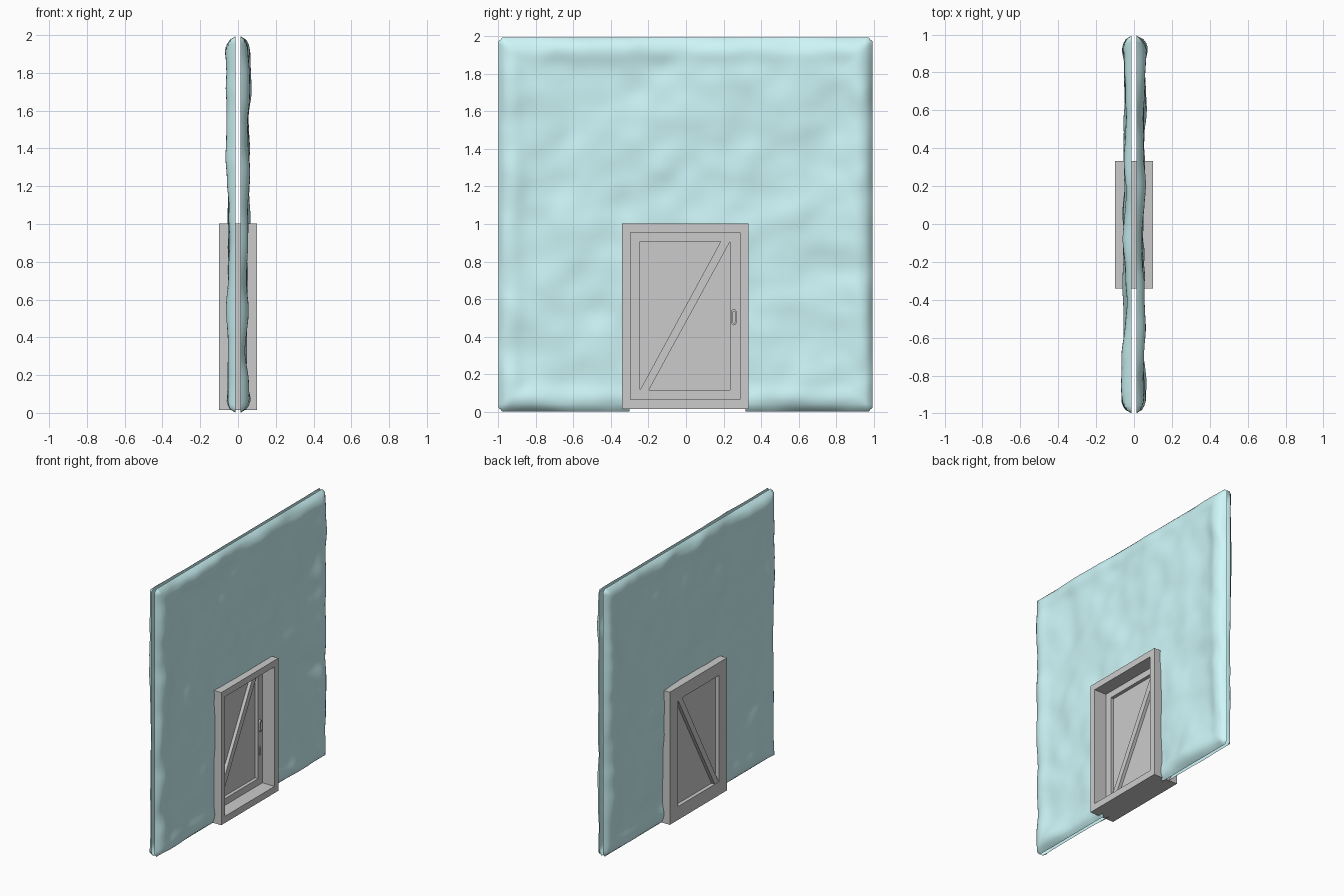
import bpy, bmesh, math
from mathutils import Vector, noise

if "Cube" in bpy.data.objects:
    bpy.data.objects.remove(bpy.data.objects["Cube"])


def finish(name, bm, smooth=False):
    bmesh.ops.recalc_face_normals(bm, faces=bm.faces)
    me = bpy.data.meshes.new(name)
    bm.to_mesh(me)
    bm.free()
    for p in me.polygons:
        p.use_smooth = smooth
    ob = bpy.data.objects.new(name, me)
    bpy.context.collection.objects.link(ob)
    return ob


def prism(name, pts, x0, x1):
    """Extrude a (y, z) outline along x."""
    bm = bmesh.new()
    a = [bm.verts.new((x0, y, z)) for y, z in pts]
    b = [bm.verts.new((x1, y, z)) for y, z in pts]
    bm.faces.new(a)
    bm.faces.new(b)
    n = len(pts)
    for i in range(n):
        bm.faces.new((a[i], a[(i + 1) % n], b[(i + 1) % n], b[i]))
    return finish(name, bm)


def rect(y0, y1, z0, z1):
    return [(y0, z0), (y1, z0), (y1, z1), (y0, z1)]


def stadium(y, z0, z1, r, n=6):
    pts = []
    for zc, start in ((z1 - r, 0), (z0 + r, math.pi)):
        for i in range(n + 1):
            t = start + math.pi * i / n
            pts.append((y + r * math.cos(t), zc + r * math.sin(t)))
    return pts


def ring(name, loops):
    """Closed ring through a cycle of (x, outline) loops."""
    bm = bmesh.new()
    vs = [[bm.verts.new((x, y, z)) for y, z in pts] for x, pts in loops]
    n = len(vs[0])
    for k in range(len(vs)):
        a, b = vs[k], vs[(k + 1) % len(vs)]
        for i in range(n):
            j = (i + 1) % n
            bm.faces.new((a[i], a[j], b[j], b[i]))
    return finish(name, bm)


# Wall: two rippled sheets, rims curling inward, slot left open between them
ice = bpy.data.materials.new("pale_cyan")
ice.diffuse_color = (0.62, 0.93, 0.95, 1)
ice.use_nodes = True
ice.node_tree.nodes["Principled BSDF"].inputs["Base Color"].default_value = ice.diffuse_color
N = 100
Y0, Y1, Z0, Z1 = -1.0, 0.995, 0.0, 1.995


def wall_sheet(name, side):
    bm = bmesh.new()
    grid = []
    for i in range(N + 1):
        row = []
        for j in range(N + 1):
            y = Y0 + (Y1 - Y0) * i / N
            z = Z0 + (Z1 - Z0) * j / N
            d = max(0.0, min(y - Y0, Y1 - y, z - Z0, Z1 - z))
            p = Vector((side * 7.3, y * 3.2, z * 3.2))
            wave = noise.noise(p) + 0.4 * noise.noise(p * 2.3)
            body = 0.044 + 0.022 * wave
            body += 0.01 * math.exp(-((d - 0.08) / 0.05) ** 2)
            t = min(d / 0.07, 1.0)
            e = math.sqrt(max(0.0, 1 - (1 - t) ** 2))
            h = 0.012 + (max(body, 0.014) - 0.012) * e
            # clip the square corners a little
            cy = 0.012 if i in (0, N) and j in (0, N) else 0
            s = -1 if y > 0 else 1
            row.append(bm.verts.new((side * h, y + s * cy,
                                     z + (cy if z < 1 else -cy))))
        grid.append(row)
    for i in range(N):
        for j in range(N):
            q = (grid[i][j], grid[i + 1][j], grid[i + 1][j + 1], grid[i][j + 1])
            c = sum((v.co for v in q), Vector((0, 0, 0))) / 4
            if abs(c.y) < 0.31 and c.z < 0.97:      # doorway opening
                continue
            bm.faces.new(q)
    loose = [v for v in bm.verts if not v.link_faces]
    bmesh.ops.delete(bm, geom=loose, context='VERTS')
    ob = finish(name, bm, True)
    ob.data.materials.append(ice)


wall_sheet("wall_right_sheet", 1)
wall_sheet("wall_left_sheet", -1)

# Door frame with deep recess on +x, flush leaf border on -x
outer = rect(-0.34, 0.333, 0.015, 1.003)
jamb = rect(-0.295, 0.287, 0.065, 0.955)
inset = rect(-0.245, 0.235, 0.115, 0.907)
ring("door_frame", [(-0.1, outer), (0.1, outer), (0.1, jamb),
                    (0.0, jamb), (0.0, inset), (-0.1, inset)])

# Sunk door panel and diagonal brace
prism("door_panel", inset, -0.072, -0.025)
prism("door_brace", [(-0.245, 0.115), (-0.198, 0.115),
                     (0.235, 0.907), (0.185, 0.907)], -0.098, -0.001)

# Handle loop and keyhole plate
big, small = stadium(0.255, 0.46, 0.547, 0.014), stadium(0.255, 0.472, 0.535, 0.008)
ring("door_handle", [(-0.005, big), (0.012, big), (0.012, small), (-0.005, small)])
prism("lock_plate", stadium(0.251, 0.285, 0.35, 0.007), -0.005, 0.006)
